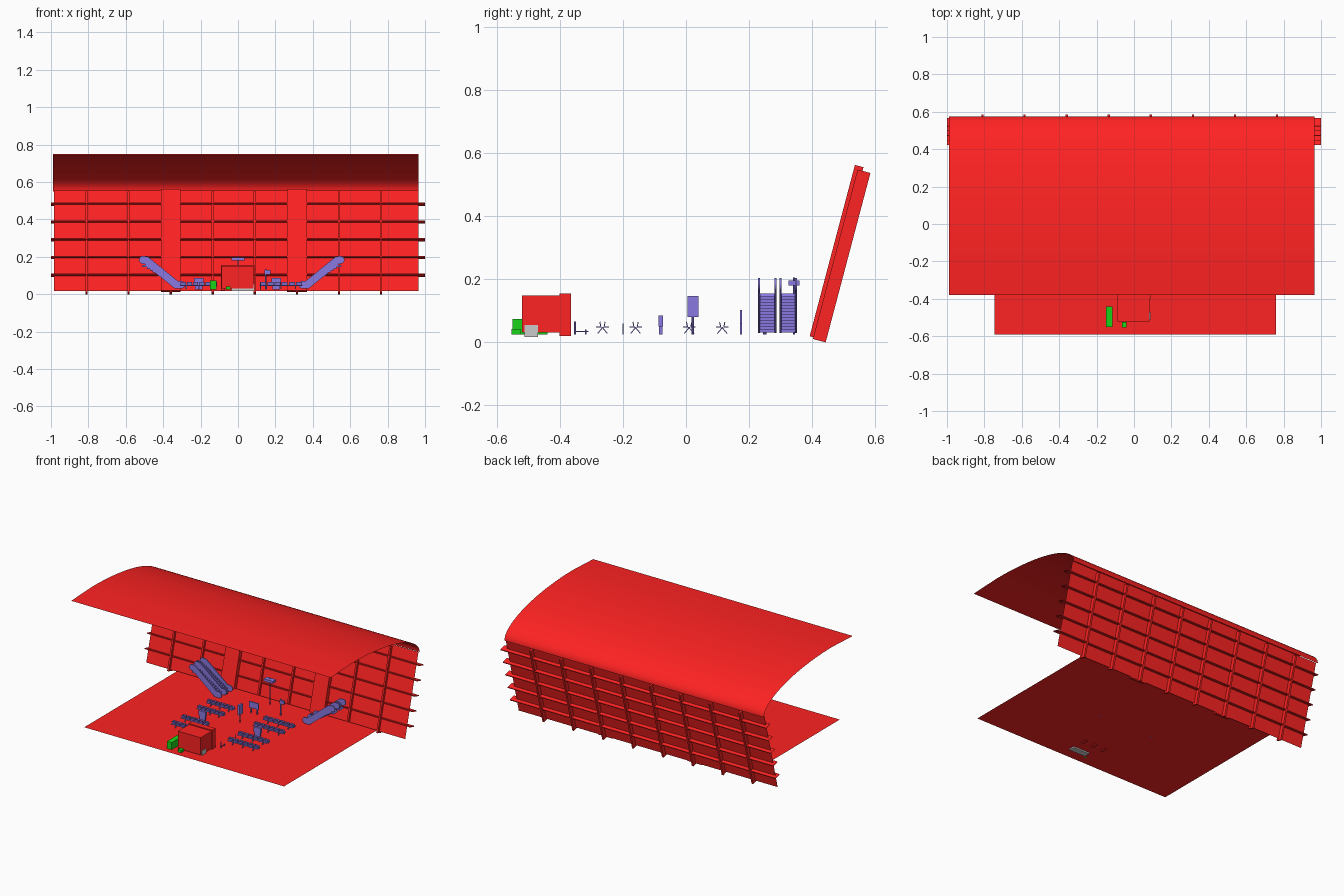
import bpy, bmesh, math
from mathutils import Matrix, Vector

if "Cube" in bpy.data.objects:
    bpy.data.objects.remove(bpy.data.objects["Cube"])


def mat(name, col):
    m = bpy.data.materials.new(name)
    m.diffuse_color = (*col, 1)
    m.use_nodes = True
    m.node_tree.nodes["Principled BSDF"].inputs["Base Color"].default_value = m.diffuse_color
    return m


RED = mat("red", (1.0, 0.016, 0.016))
PURPLE = mat("purple", (0.25, 0.19, 0.75))
GREEN = mat("green", (0.01, 0.65, 0.01))


def finish(name, bm, material=None, fix=True):
    if fix:
        bmesh.ops.recalc_face_normals(bm, faces=bm.faces)
    me = bpy.data.meshes.new(name)
    bm.to_mesh(me)
    bm.free()
    ob = bpy.data.objects.new(name, me)
    bpy.context.collection.objects.link(ob)
    if material:
        me.materials.append(material)
    return ob


def add_box(bm, x0, x1, y0, y1, z0, z1, frame=Matrix()):
    size = Matrix.Diagonal((x1 - x0, y1 - y0, z1 - z0, 1))
    mid = Matrix.Translation(((x0 + x1) / 2, (y0 + y1) / 2, (z0 + z1) / 2))
    bmesh.ops.create_cube(bm, size=1, matrix=frame @ mid @ size)


def add_rod(bm, x, y, z0, z1, r, sides=10):
    bmesh.ops.create_cone(bm, cap_ends=True, segments=sides, radius1=r, radius2=r,
                          depth=z1 - z0, matrix=Matrix.Translation((x, y, (z0 + z1) / 2)))


def add_prism(bm, profile, y0, y1):
    # extrude an xz outline from y0 to y1, closed at both ends
    a = [bm.verts.new((x, y0, z)) for x, z in profile]
    b = [bm.verts.new((x, y1, z)) for x, z in profile]
    bm.faces.new(a)
    bm.faces.new(b[::-1])
    for i in range(len(a)):
        bm.faces.new((a[i - 1], a[i], b[i], b[i - 1]))


def boxes(name, material, *dims, frame=Matrix(), open_x=False):
    bm = bmesh.new()
    for d in dims:
        add_box(bm, *d, frame=frame)
    bmesh.ops.recalc_face_normals(bm, faces=bm.faces)
    if open_x:
        bm.normal_update()
        ends = [f for f in bm.faces if abs(f.normal.x) > .9]
        bmesh.ops.delete(bm, geom=ends, context='FACES')
    return finish(name, bm, material, False)


# floor sheet
FZ = 0.025
bm = bmesh.new()
bm.faces.new([bm.verts.new(p) for p in
              ((-.745, -.59, FZ), (.76, -.59, FZ), (.76, .41, FZ), (-.745, .41, FZ))])
finish("floor", bm, RED, False)

# curved roof sheet: flat at the front, bending down to the wall
bm = bmesh.new()
rows = [[bm.verts.new((x, -.38, .74)) for x in (-.99, .965)]]
for i in range(25):
    a = math.pi / 2 * i / 24
    y = -.16 + .735 * math.sin(a)
    z = .55 + .2 * max(math.cos(a), 0)
    rows.append([bm.verts.new((x, y, z)) for x in (-.99, .965)])
for a, b in zip(rows, rows[1:]):
    bm.faces.new((a[0], a[1], b[1], b[0]))
roof = finish("roof", bm, RED, False)
for p in roof.data.polygons:
    p.use_smooth = True

# leaning back wall: local x, depth, height
lean = Matrix.Translation((0, .418, .006)) @ Matrix.Rotation(-math.radians(14.8), 4, 'X')
H = .568
bm = bmesh.new()
bm.faces.new([bm.verts.new(lean @ Vector(p)) for p in
              ((-.985, 0, .01), (.965, 0, .01), (.965, 0, H), (-.985, 0, H))])
finish("wall_panel", bm, RED, False)
boxes("wall_column", RED, *[(x - .053, x + .053, -.028, 0, .006, H) for x in (-.36, .315)], frame=lean)
boxes("wall_mullion", RED, *[(x - .006, x + .006, -.016, .026, 0, H - .012)
                             for x in [-.81 + .225 * i for i in range(8)]], frame=lean)
boxes("wall_rail", RED, *[(-1, 1, -.022, .024, z / .967 - .003, z / .967 + .003)
                          for z in (.095, .19, .285, .38, .475)], frame=lean, open_x=True)

# entrance booth with a portal frame
boxes("booth", RED, (-.088, .083, -.52, -.39, .03, .148))
boxes("booth_portal", RED, (-.09, -.07, -.402, -.365, .02, .155), (.067, .087, -.402, -.365, .02, .155),
      (-.012, .008, -.402, -.365, .02, .155), (-.09, .087, -.402, -.365, .135, .155))
boxes("booth_step", None, (-.035, .087, -.512, -.47, .016, .055))

# green counter and crate
boxes("counter", GREEN, (-.15, -.115, -.55, -.44, FZ, .073))
boxes("crate", GREEN, (-.065, -.04, -.553, -.525, FZ, .042))

# back-to-back seat rows on both sides
for y in (-.265, -.16, .01, .115):
    for x0, x1 in ((-.31, -.11), (.115, .345)):
        bm = bmesh.new()
        add_box(bm, x0, x1, y - .003, y + .003, .043, .048)
        n = 6
        w = (x1 - x0) / n
        for i in range(n):
            cx = x0 + (i + .5) * w
            for s in (-1, 1):
                base = Matrix.Translation((cx, y + s * .005, .048))
                tilt = Matrix.Rotation(-s * math.radians(12), 4, 'X')
                add_box(bm, -w * .42, w * .42, -.0015, .0015, 0, .017, frame=base @ tilt)
                add_box(bm, cx - w * .42, cx + w * .42, min(y + s * .004, y + s * .02),
                        max(y + s * .004, y + s * .02), .046, .049)
        for cx in (x0 + w, (x0 + x1) / 2, x1 - w):
            for s in (-1, 1):
                leg = Matrix.Translation((cx, y, .046)) @ Matrix.Rotation(s * math.radians(40), 4, 'X')
                add_box(bm, -.003, .003, -.0015, .0015, -.024, 0, frame=leg)
        finish("seat_row", bm, PURPLE)


# escalators: rounded balustrades and stepped trucks
def ribbon(path, r):
    # outline of a polyline widened by r, with round ends
    pts = [Vector(p) for p in path]
    dirs = [(b - a).normalized() for a, b in zip(pts, pts[1:])]
    side = []
    for i, p in enumerate(pts):
        d0, d1 = dirs[max(i - 1, 0)], dirs[min(i, len(dirs) - 1)]
        n0, n1 = Vector((-d0.y, d0.x)), Vector((-d1.y, d1.x))
        m = (n0 + n1).normalized()
        side.append(m * (r / m.dot(n0)))

    def cap(p, d):
        a0 = math.atan2(d.y, d.x) + math.pi / 2
        return [p + Vector((math.cos(a0 - math.pi * k / 8), math.sin(a0 - math.pi * k / 8))) * r
                for k in range(1, 8)]
    return ([p + s for p, s in zip(pts, side)] + cap(pts[-1], dirs[-1])
            + [p - s for p, s in zip(pts[::-1], side[::-1])] + cap(pts[0], -dirs[0]))


rail = ribbon(((.345, .05), (.37, .05), (.53, .18), (.548, .183)), .021)
N = 12
stairs = []
for i in range(N):
    x, z = .36 + .175 * i / N, .04 + .115 * i / N
    stairs += [(x, z), (x, z + .115 / N)]
stairs.append((.55, .155))
under = [(x + .005, z - .01) for x, z in stairs[::-1]]
for sgn in (1, -1):
    def side(prof):
        return [(sgn * x + (0 if sgn > 0 else .04), z) for x, z in prof]
    bm = bmesh.new()
    for y in (.232, .284, .3, .349):
        add_prism(bm, side(rail), y - .003, y + .003)
    finish("escalator_balustrade", bm, PURPLE)
    bm = bmesh.new()
    for y0, y1 in ((.235, .281), (.303, .346)):
        add_prism(bm, side(stairs + under), y0, y1)
    finish("escalator_steps", bm, PURPLE)

# information panels beside the seating
for x in (-.21, .205):
    boxes("info_panel", PURPLE, (x - .026, x + .026, -.088, -.073, .05, .085),
          (x - .02, x + .02, -.086, -.075, FZ, .05))

# central display column, board, overhead sign and sign post
bm = bmesh.new()
add_rod(bm, 0, .022, FZ, .08, .004)
add_box(bm, -.008, .008, .005, .04, .08, .146)
finish("display_column", bm, PURPLE)
boxes("departure_board", PURPLE, (-.035, .035, .171, .178, .06, .102),
      (-.025, -.02, .172, .177, FZ, .06), (.02, .025, .172, .177, FZ, .06))
bm = bmesh.new()
add_rod(bm, 0, .343, FZ, .205, .003)
add_box(bm, -.035, .035, .325, .36, .18, .196)
finish("overhead_sign", bm, PURPLE)
bm = bmesh.new()
add_rod(bm, .148, .25, FZ, .135, .005)
add_box(bm, .143, .175, .243, .257, .105, .128)
finish("sign_post", bm, PURPLE)

# queue barriers behind the booth
bm = bmesh.new()
for x in (-.13, .12):
    for y in (-.352, -.318):
        add_rod(bm, x, y, FZ, .066 if y < -.33 else .04, .003)
    add_box(bm, x - .001, x + .001, -.352, -.31, .032, .036)
    add_rod(bm, x, -.2, FZ, .06, .002)
finish("queue_barrier", bm, PURPLE)
